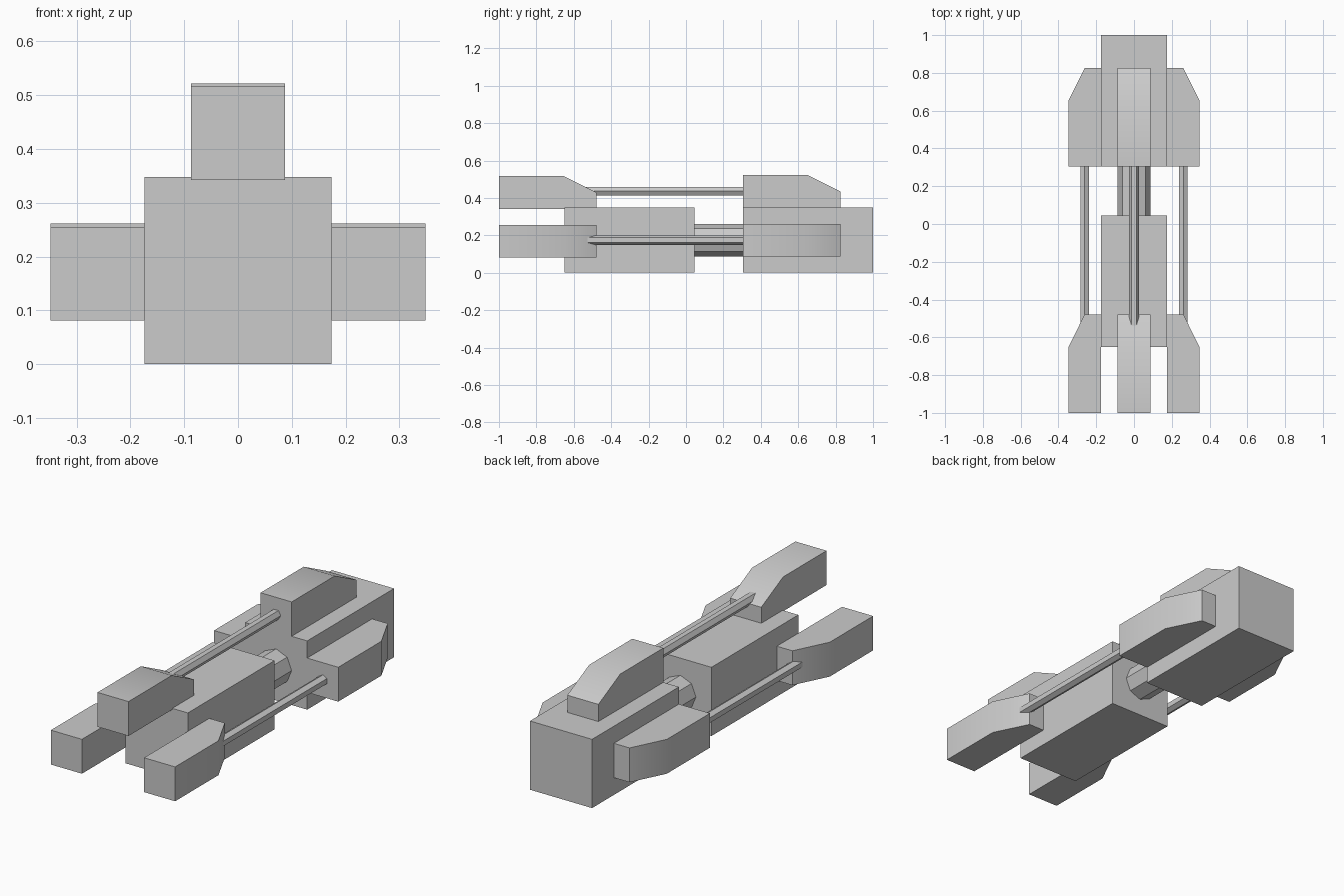
import bpy, bmesh, math
from mathutils import Matrix, Vector

if "Cube" in bpy.data.objects:
    bpy.data.objects.remove(bpy.data.objects["Cube"])

grey = bpy.data.materials.new("plain grey")
grey.diffuse_color = (0.6, 0.6, 0.6, 1)
grey.use_nodes = True
grey.node_tree.nodes["Principled BSDF"].inputs["Base Color"].default_value = grey.diffuse_color


def finish(name, bm):
    bmesh.ops.recalc_face_normals(bm, faces=bm.faces)
    mesh = bpy.data.meshes.new(name)
    bm.to_mesh(mesh)
    bm.free()
    mesh.materials.append(grey)
    obj = bpy.data.objects.new(name, mesh)
    bpy.context.collection.objects.link(obj)
    bpy.ops.object.select_all(action='DESELECT')
    obj.select_set(True)
    bpy.context.view_layer.objects.active = obj
    bpy.ops.object.shade_smooth_by_angle(angle=math.radians(30))
    return obj


def block(name, y0, y1, half, top):
    bm = bmesh.new()
    bmesh.ops.create_cube(bm, size=1, matrix=Matrix.Translation((0, (y0 + y1) / 2, top / 2))
                          @ Matrix.Diagonal((2 * half, y1 - y0, top, 1)))
    return finish(name, bm)


def pod(name, axis_z, turn, y_flat, y_bevel, y_tip):
    """Sloped box standing radially off the body; turn = -1 left, 0 top, 1 right."""
    bm = bmesh.new()
    profile = [(y_flat, R), (y_flat, 2 * R), (y_bevel, 2 * R), (y_tip, 1.5 * R), (y_tip, R)]
    verts = [bm.verts.new((-R / 2, y, r)) for y, r in profile]
    face = bm.faces.new(verts)
    ext = bmesh.ops.extrude_face_region(bm, geom=[face])
    bmesh.ops.translate(bm, vec=(R, 0, 0),
                        verts=[v for v in ext["geom"] if isinstance(v, bmesh.types.BMVert)])
    bm.transform(Matrix.Translation((0, 0, axis_z)) @ Matrix.Rotation(turn * math.pi / 2, 4, 'Y'))
    return finish(name, bm)


def rod(name, sides, radius, y0, y1, offset, turn):
    """Prism along y, with a corner pointing sideways to its radial direction."""
    bm = bmesh.new()
    ring = [bm.verts.new((radius * math.cos(2 * math.pi * i / sides), y0,
                          offset + radius * math.sin(2 * math.pi * i / sides)))
            for i in range(sides)]
    face = bm.faces.new(ring)
    ext = bmesh.ops.extrude_face_region(bm, geom=[face])
    bmesh.ops.translate(bm, vec=(0, y1 - y0, 0),
                        verts=[v for v in ext["geom"] if isinstance(v, bmesh.types.BMVert)])
    bm.transform(Matrix.Translation((0, 0, AXIS)) @ Matrix.Rotation(turn * math.pi / 2, 4, 'Y'))
    return finish(name, bm)


R = 0.174        # half width of the body, also the pod size
AXIS = 0.174     # height of the long axis

# Two main hull blocks joined by a central shaft
block("front_hull", -0.65, 0.045, R, 2 * R)
block("rear_hull", 0.305, 1.0, R, 2 * R)
rod("central_shaft", 8, 0.087, 0.04, 0.31, 0, 0)

# Three pods front and rear, each pair linked by a thin rod
for side, turn in (("left", -1), ("top", 0), ("right", 1)):
    pod(side + "_rear_pod", AXIS, turn, 0.305, 0.65, 0.825)
    pod(side + "_front_pod", AXIS - 0.006, turn, -1.0, -0.653, -0.478)
    rod(side + "_link_rod", 6, 0.026, -0.56, 0.31, 0.262, turn)
